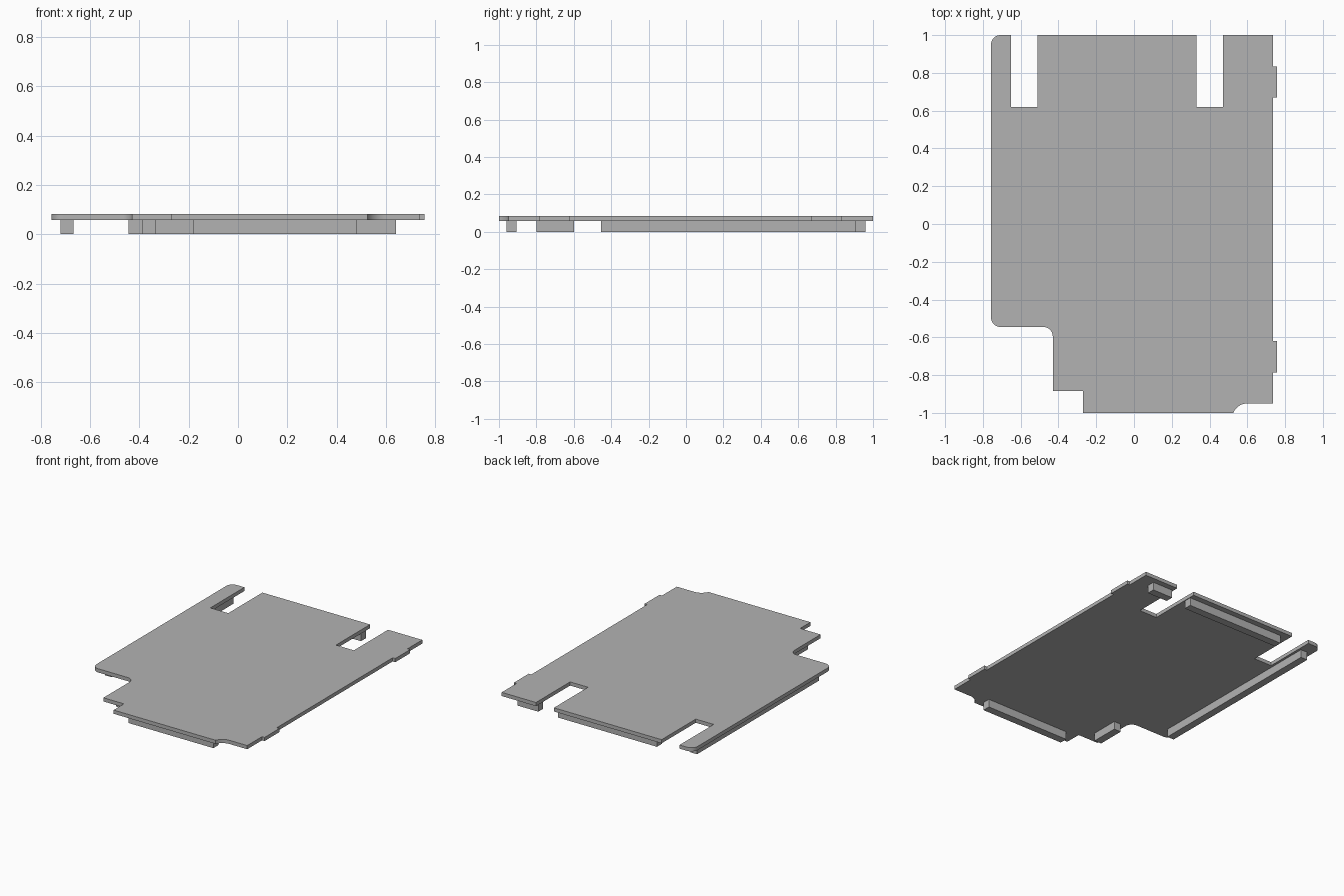
import bpy, bmesh
from math import cos, sin, radians

cube = bpy.data.objects.get("Cube")
if cube:
    bpy.data.objects.remove(cube, do_unlink=True)

grey = bpy.data.materials.new("plain grey")
grey.use_nodes = True
colour = (0.45, 0.45, 0.45, 1)
grey.diffuse_color = colour
grey.node_tree.nodes["Principled BSDF"].inputs["Base Color"].default_value = colour

PLATE_LOW, PLATE_TOP = 0.057, 0.083


def arc(cx, cy, r, start, end, steps=8):
    """Points along a circular corner, angles in degrees."""
    angles = [radians(start + (end - start) * i / steps) for i in range(steps + 1)]
    return [(cx + r * cos(a), cy + r * sin(a)) for a in angles]


def extrude(name, outline, low, high):
    """Solid prism from a counter-clockwise outline."""
    bm = bmesh.new()
    face = bm.faces.new([bm.verts.new((x, y, low)) for x, y in outline])
    raised = bmesh.ops.extrude_face_region(bm, geom=[face], use_keep_orig=True)
    top = [v for v in raised["geom"] if isinstance(v, bmesh.types.BMVert)]
    bmesh.ops.translate(bm, verts=top, vec=(0, 0, high - low))
    bmesh.ops.recalc_face_normals(bm, faces=bm.faces)
    mesh = bpy.data.meshes.new(name)
    bm.to_mesh(mesh)
    bm.free()
    mesh.materials.append(grey)
    obj = bpy.data.objects.new(name, mesh)
    bpy.context.collection.objects.link(obj)
    return obj


def edge_tab(y0, y1):
    return [(0.737, y0), (0.757, y0), (0.757, y1), (0.737, y1)]


def notch(x0, x1):
    return [(x1, 1), (x1, 0.62), (x0, 0.62), (x0, 1)]


# Cover plate: stepped front, tabs on one side, two notches at the back
outline = [(-0.43, -0.885), (-0.27, -0.885), (-0.27, -1)]
outline += arc(0.60, -1.031, 0.081, 157.5, 90)
outline += [(0.737, -0.95)] + edge_tab(-0.785, -0.62) + edge_tab(0.67, 0.835)
outline += [(0.737, 1)] + notch(0.33, 0.47) + notch(-0.65, -0.51)
outline += arc(-0.707, 0.95, 0.05, 90, 180)
outline += arc(-0.707, -0.495, 0.05, 180, 270)
outline += arc(-0.48, -0.595, 0.05, 90, 0)
plate = extrude("cover_plate", outline, PLATE_LOW, PLATE_TOP)
bpy.context.view_layer.objects.active = plate
plate.select_set(True)
bpy.ops.object.shade_smooth_by_angle(angle=radians(30))

# Locating ribs below the plate: x0, x1, y0, y1
ribs = {
    "side_rib": (-0.72, -0.667, -0.455, 0.905),
    "back_rib": (-0.445, 0.325, 0.905, 0.96),
    "back_corner_rib": (0.48, 0.64, 0.905, 0.96),
    "front_rib": (-0.18, 0.48, -0.96, -0.905),
    "step_rib": (-0.39, -0.335, -0.8, -0.6),
}
for name, (x0, x1, y0, y1) in ribs.items():
    extrude(name, [(x0, y0), (x1, y0), (x1, y1), (x0, y1)], 0, PLATE_LOW)
